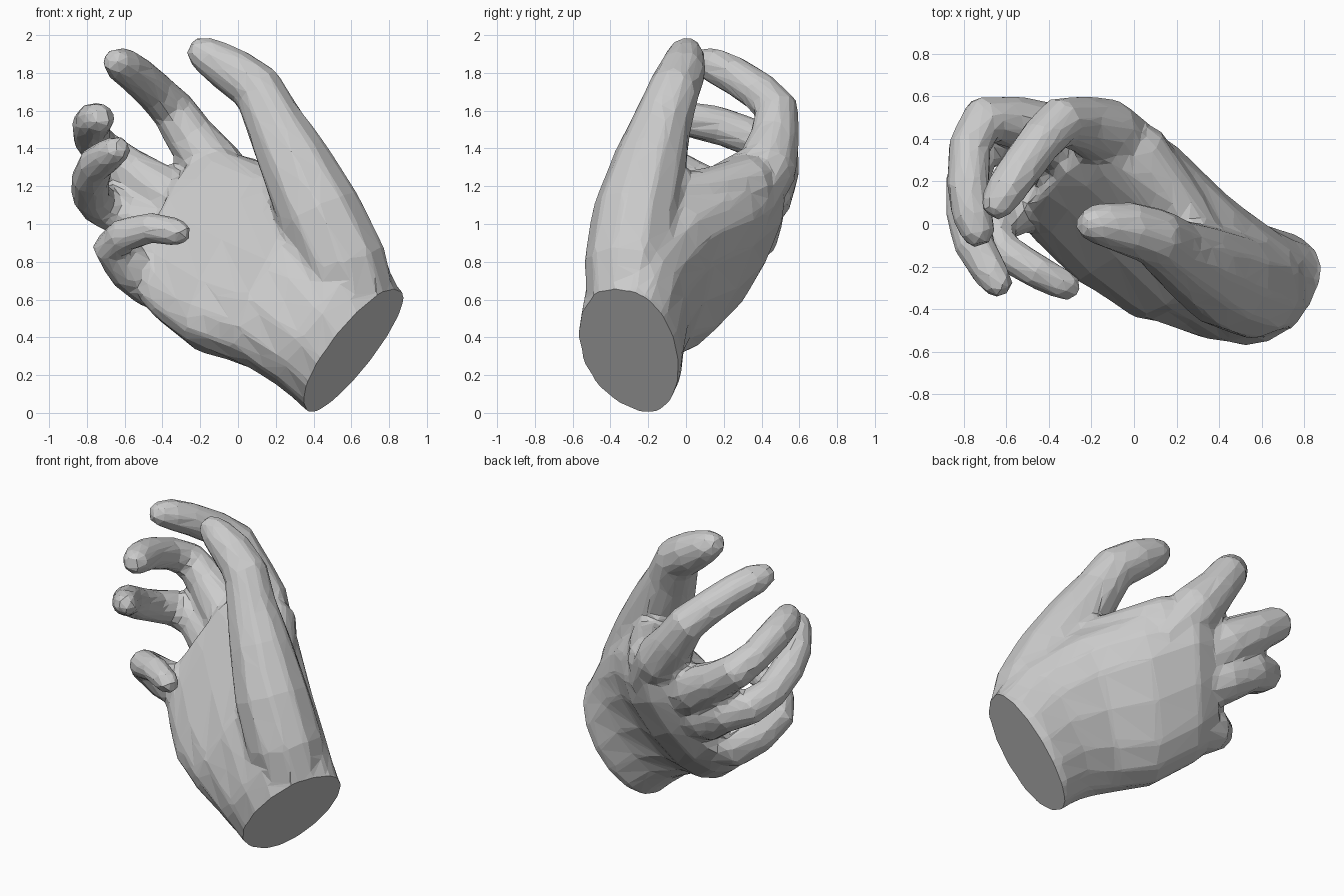
import bpy, bmesh, math
from mathutils import Vector

cube = bpy.data.objects.get("Cube")
if cube:
    bpy.data.objects.remove(cube, do_unlink=True)

bm = bmesh.new()


def loft(rings):
    """Skin a list of equal rings and close both ends."""
    loops = [[bm.verts.new(p) for p in ring] for ring in rings]
    n = len(loops[0])
    for low, high in zip(loops, loops[1:]):
        for i in range(n):
            j = (i + 1) % n
            bm.faces.new((low[i], low[j], high[j], high[i]))
    bm.faces.new(loops[0][::-1])
    bm.faces.new(loops[-1])


def directions(points):
    last = len(points) - 1
    return [(points[min(i + 1, last)] - points[max(i - 1, 0)]).normalized()
            for i in range(last + 1)]


def digit(stations, sides=10):
    """Tapered tube through (x, y, z, radius) stations with a rounded tip."""
    pts = [Vector(s[:3]) for s in stations]
    radii = [s[3] * 1.04 for s in stations]
    tip = (pts[-1] - pts[-2]).normalized()
    pts.append(pts[-1] + tip * radii[-1] * 0.6)
    radii.append(radii[-1] * 0.6)
    rings = []
    side = Vector((0.4, 0.3, 0.87))
    for p, d, r in zip(pts, directions(pts), radii):
        side = (side - d * side.dot(d)).normalized()
        up = d.cross(side)
        rings.append([p + r * (side * math.cos(a) + up * math.sin(a))
                      for a in (math.tau * k / sides for k in range(sides))])
    loft(rings)


def palm(stations, sides=16):
    """Loft between little-finger edge and thumb edge, with back and front depths."""
    edges = [(Vector(s[0]), Vector(s[1])) for s in stations]
    mids = [(p + t) / 2 for p, t in edges]
    rings = []
    for (p, t), c, d, s in zip(edges, mids, directions(mids), stations):
        half = (t - p) / 2
        back = d.cross(half).normalized()
        back_depth, front_depth, boxy = s[2:]
        ring = []
        for k in range(sides):
            a = math.tau * k / sides
            ca, sa = math.cos(a), math.sin(a)
            u = math.copysign(abs(ca) ** boxy, ca)
            v = math.copysign(abs(sa) ** boxy, sa)
            ring.append(c + half * u + back * v * (back_depth if v > 0 else front_depth))
        rings.append(ring)
    loft(rings)


# Palm from beyond the wrist to the knuckles
palm([
    ((.48, -.28, -.09), (.97, -.35, .56), .24, .33, 1),
    ((.375, -.23, .0), (.86, -.28, .65), .24, .33, 1),
    ((.2, -.27, .15), (.74, -.24, .86), .27, .3, .9),
    ((-.02, -.29, .28), (.46, -.04, 1.12), .29, .26, .8),
    ((-.27, -.2, .38), (.18, .2, 1.28), .34, .18, .75),
    ((-.46, -.04, .53), (-.08, .38, 1.4), .32, .13, .75),
    ((-.57, .08, .66), (-.2, .42, 1.36), .23, .12, .8),
])

# Thumb with its fleshy base
digit([
    (.66, -.32, .53, .19), (.56, -.3, .78, .235), (.43, -.26, 1.06, .225),
    (.3, -.19, 1.33, .19), (.18, -.12, 1.56, .15), (.1, -.06, 1.72, .135),
    (-.03, -.02, 1.81, .125), (-.16, 0, 1.89, .1), (-.21, 0, 1.92, .08),
])

# Skin between thumb and index finger
digit([
    (.34, -.16, 1.13, .13), (.2, .1, 1.16, .13), (.02, .33, 1.21, .15),
    (-.1, .4, 1.25, .12),
])

# Index, middle, ring and little fingers, all curled
digit([
    (.05, .3, 1.05, .14), (-.13, .43, 1.3, .16), (-.25, .47, 1.46, .13),
    (-.35, .48, 1.61, .115), (-.44, .39, 1.7, .105), (-.54, .25, 1.79, .1),
    (-.61, .15, 1.84, .095), (-.65, .08, 1.86, .075),
])
digit([
    (-.15, .28, .98, .15), (-.4, .42, 1.16, .15), (-.57, .48, 1.28, .12),
    (-.71, .49, 1.38, .11), (-.77, .37, 1.45, .1), (-.78, .18, 1.52, .1),
    (-.76, .04, 1.55, .095), (-.73, -.05, 1.56, .08),
])
digit([
    (-.2, .22, .85, .15), (-.43, .35, .96, .15), (-.6, .4, 1.05, .12),
    (-.73, .36, 1.1, .11), (-.78, .22, 1.15, .1), (-.78, .04, 1.24, .1),
    (-.75, -.1, 1.32, .095), (-.68, -.22, 1.37, .085), (-.63, -.29, 1.4, .07),
])
digit([
    (-.28, .15, .68, .15), (-.47, .14, .71, .15), (-.59, .05, .78, .12),
    (-.67, -.03, .88, .1), (-.61, -.13, .94, .09), (-.46, -.22, .98, .08),
    (-.34, -.28, .96, .075), (-.29, -.3, .95, .06),
])

# Fuse the parts into one skin and reduce it to irregular facets
bmesh.ops.recalc_face_normals(bm, faces=bm.faces)
mesh = bpy.data.meshes.new("hand")
bm.to_mesh(mesh)
bm.free()
hand = bpy.data.objects.new("hand", mesh)
bpy.context.collection.objects.link(hand)
remesh = hand.modifiers.new("fuse", 'REMESH')
remesh.mode = 'VOXEL'
remesh.voxel_size = 0.022
smooth = hand.modifiers.new("soften", 'SMOOTH')
smooth.factor = 0.5
smooth.iterations = 8
reduce = hand.modifiers.new("facets", 'DECIMATE')
reduce.ratio = 0.05
fused = bpy.data.meshes.new_from_object(
    hand.evaluated_get(bpy.context.evaluated_depsgraph_get()))
hand.modifiers.clear()

# Straight cut through the wrist
bm = bmesh.new()
bm.from_mesh(fused)
cut = bmesh.ops.bisect_plane(
    bm, geom=bm.verts[:] + bm.edges[:] + bm.faces[:],
    plane_co=(.6, -.3, .33), plane_no=(.71, -.39, -.58), clear_outer=True)
rim = [e for e in cut["geom_cut"] if isinstance(e, bmesh.types.BMEdge)]
bmesh.ops.holes_fill(bm, edges=rim, sides=0)
bmesh.ops.recalc_face_normals(bm, faces=bm.faces)
for face in bm.faces:
    face.smooth = False
bm.to_mesh(mesh)
bm.free()
bpy.data.meshes.remove(fused)
